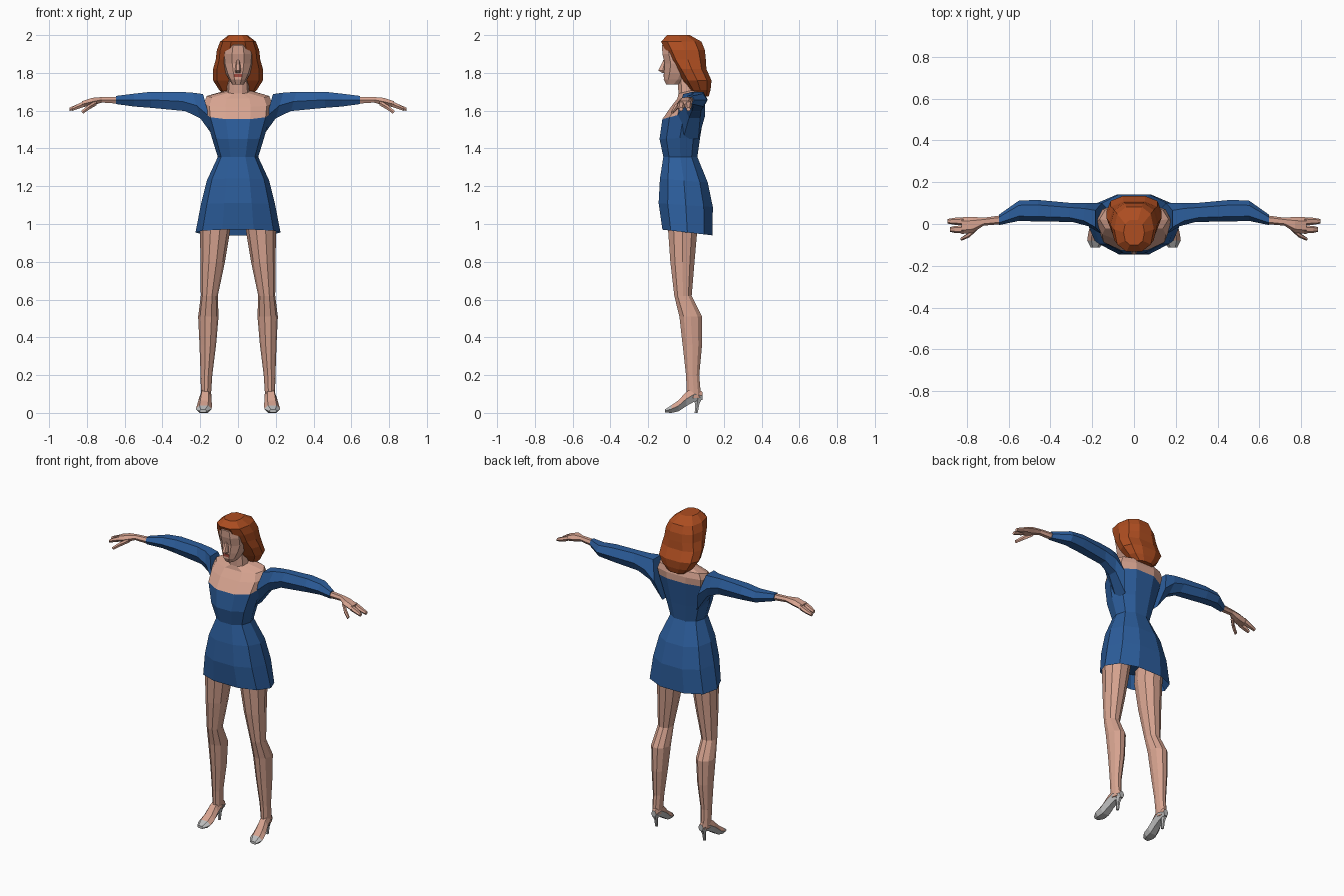
import bpy, bmesh, math
from mathutils import Vector as V


def material(name, rgb):
    m = bpy.data.materials.new(name)
    m.diffuse_color = (*rgb, 1)
    return m


SKIN = material("skin", (0.68, 0.37, 0.28))
DRESS = material("blue cloth", (0.025, 0.11, 0.33))
HAIR = material("red hair", (0.42, 0.075, 0.015))
SHOE = material("pale grey shoe", (0.5, 0.5, 0.5))
LIPS = material("dark red lips", (0.36, 0.07, 0.05))
EYES = material("pale eyes", (0.75, 0.55, 0.5))


def section(c, u, v, n=10, p=0.85):
    """Rounded polygon with half axes u and v; a flat side faces v."""
    pts = []
    k = math.cos(math.pi / n) ** p
    for i in range(n):
        a = (i + 0.5) * 2 * math.pi / n
        s, t = math.sin(a), math.cos(a)
        s = math.copysign(abs(s) ** p, s)
        t = math.copysign(abs(t) ** p, t) / k
        pts.append(V(c) + V(u) * s + V(v) * t)
    return pts


def finish(name, bm, mats, rule=None, mirror=False):
    bmesh.ops.recalc_face_normals(bm, faces=bm.faces)
    bm.normal_update()
    if rule:
        for f in bm.faces:
            f.material_index = int(rule(f.calc_center_median(), f.normal))
    me = bpy.data.meshes.new(name)
    bm.to_mesh(me)
    bm.free()
    for m in mats:
        me.materials.append(m)
    ob = bpy.data.objects.new(name, me)
    bpy.context.collection.objects.link(ob)
    if mirror:
        ob.modifiers.new("mirror", 'MIRROR').use_mirror_merge = False
    return ob


def loft(name, rings, mats, rule=None, mirror=False):
    bm = bmesh.new()
    vs = [[bm.verts.new(p) for p in r] for r in rings]
    n = len(vs[0])
    for a, b in zip(vs, vs[1:]):
        for i in range(n):
            j = (i + 1) % n
            bm.faces.new((a[i], a[j], b[j], b[i]))
    bm.faces.new(vs[0])
    bm.faces.new(vs[-1])
    return finish(name, bm, mats, rule, mirror)


def upright(zf, zb, cx, rx, yf, yb, **k):
    """Level ring, optionally tilted from front height to back height."""
    return section((cx, (yf + yb) / 2, (zf + zb) / 2), (rx, 0, 0),
                   (0, (yf - yb) / 2, (zf - zb) / 2), **k)


def across(xt, xb, zt, zb, yf, yb, n=6):
    """Ring across an arm."""
    return section(((xt + xb) / 2, (yf + yb) / 2, (zt + zb) / 2), (0, (yb - yf) / 2, 0),
                   ((xt - xb) / 2, 0, (zt - zb) / 2), n=n, p=0.9)


def plate(name, loc, size, turn, mat, mirror=False):
    bm = bmesh.new()
    bmesh.ops.create_cube(bm, size=1)
    for v in bm.verts:
        v.co = V((v.co.x * size[0], v.co.y * size[1], v.co.z * size[2]))
    ob = finish(name, bm, [mat], None, mirror)
    for v in ob.data.vertices:
        x, y, z = v.co
        c, s = math.cos(turn), math.sin(turn)
        v.co = V(loc) + V((x * c - y * s, x * s + y * c, z))


# Dress body, with bare shoulders and neck above the neckline
body = [(1.05, 1.04, 0.17, -0.10, 0.11), (0.97, 0.94, 0.225, -0.125, 0.14),
        (1.11, 1.09, 0.197, -0.145, 0.142), (1.24, 1.22, 0.165, -0.138, 0.115),
        (1.355, 1.355, 0.107, -0.12, 0.06), (1.45, 1.46, 0.138, -0.14, 0.075),
        (1.555, 1.615, 0.175, -0.125, 0.10), (1.62, 1.655, 0.182, -0.08, 0.10),
        (1.665, 1.69, 0.165, -0.045, 0.09), (1.69, 1.715, 0.06, -0.04, 0.06),
        (1.79, 1.79, 0.052, -0.045, 0.06)]
loft("dress_and_shoulders", [upright(a, b, 0, r, f, k) for a, b, r, f, k in body],
     [DRESS, SKIN], lambda c, n: c.z > 1.575)

# Sleeves
sleeve = [(0.185, 0.12, 1.688, 1.45, -0.05, 0.10), (0.24, 0.20, 1.695, 1.56, -0.01, 0.10),
          (0.31, 0.28, 1.70, 1.598, 0.01, 0.10), (0.46, 0.46, 1.70, 1.615, 0.012, 0.115),
          (0.55, 0.55, 1.69, 1.622, 0.015, 0.112), (0.645, 0.645, 1.678, 1.635, -0.005, 0.045)]
loft("sleeve", [across(*r) for r in sleeve], [DRESS], None, True)

# Forearm and palm, fingers and thumb
hand = [(0.63, 0.63, 1.673, 1.637, 0, 0.042), (0.72, 0.72, 1.672, 1.643, -0.008, 0.03),
        (0.77, 0.77, 1.668, 1.628, -0.042, 0.034), (0.825, 0.825, 1.65, 1.618, -0.048, 0.032)]
loft("hand", [across(*r) for r in hand], [SKIN], None, True)
for name, y, end in (("outer_fingers", 0.014, 0.892), ("inner_fingers", -0.025, 0.88)):
    f = [(0.815, 0.815, 1.65, 1.62, y - 0.02, y + 0.018),
         (0.855, 0.855, 1.632, 1.607, y - 0.018, y + 0.016),
         (end, end, 1.616, 1.598, y - 0.012, y + 0.01)]
    loft(name, [across(*r) for r in f], [SKIN], None, True)
thumb = [(0.75, 0.75, 1.655, 1.628, -0.03, 0.0), (0.79, 0.785, 1.632, 1.608, -0.064, -0.038),
         (0.83, 0.82, 1.598, 1.584, -0.08, -0.064)]
loft("thumb", [across(*r) for r in thumb], [SKIN], None, True)

# Legs
leg = [(1.06, 0.118, 0.08, -0.085, 0.08), (0.97, 0.121, 0.08, -0.095, 0.06),
       (0.80, 0.134, 0.065, -0.083, 0.045), (0.62, 0.152, 0.045, -0.062, 0.03),
       (0.51, 0.157, 0.054, -0.035, 0.085), (0.36, 0.16, 0.044, -0.018, 0.085),
       (0.20, 0.167, 0.031, 0.0, 0.07), (0.08, 0.17, 0.026, 0.005, 0.08)]
loft("leg", [upright(z, z, c, r, f, b, n=10, p=1) for z, c, r, f, b in leg], [SKIN], None, True)

# Feet: bare instep with grey sole, toe cap and heel cup
foot = [(0.088, 0.07, 0.11, 0.017), (0.045, 0.06, 0.14, 0.028), (0.0, 0.035, 0.11, 0.034),
        (-0.04, 0.008, 0.066, 0.04), (-0.078, 0.0, 0.04, 0.042), (-0.112, 0.002, 0.018, 0.022)]
loft("foot", [section((0.174 - y * 0.1, y, (b + t) / 2), (w, 0, 0), (0, 0, (t - b) / 2), n=6, p=0.9)
              for y, b, t, w in foot], [SKIN, SHOE],
     lambda c, n: n.z < -0.2 or c.y < -0.08 or (c.y > 0.06 and c.z < 0.1), True)
heel = [(0.085, 0.02, 0.04, 0.088), (0.045, 0.01, 0.048, 0.07), (0.0, 0.008, 0.046, 0.062)]
loft("shoe_heel", [upright(z, z, 0.168, r, f, b, n=6) for z, r, f, b in heel], [SHOE], None, True)

# Head
head = [(1.738, 0.03, -0.105, -0.03), (1.765, 0.048, -0.118, 0.03), (1.80, 0.066, -0.116, 0.06),
        (1.85, 0.083, -0.113, 0.08), (1.90, 0.085, -0.125, 0.08), (1.945, 0.072, -0.127, 0.06),
        (1.97, 0.04, -0.11, 0.03)]
loft("head", [upright(z, z, 0, r, f, b) for z, r, f, b in head], [SKIN])
nose = [(1.80, 0.014, -0.125, -0.10), (1.812, 0.017, -0.147, -0.10), (1.868, 0.008, -0.12, -0.10)]
loft("nose", [upright(z, z, 0, r, f, b, n=6) for z, r, f, b in nose], [SKIN])
plate("lips", (0, -0.1155, 1.785), (0.04, 0.009, 0.016), 0, LIPS)
plate("eye", (0.041, -0.1, 1.865), (0.03, 0.009, 0.012), 0.65, EYES, True)
plate("eyebrow", (0.041, -0.105, 1.888), (0.038, 0.009, 0.006), 0.65, HAIR, True)

# Hair: its front leans back towards the shoulders so the face stands out
hair = [(1.675, 0.06, 0.045, 0.12), (1.71, 0.10, 0.02, 0.13), (1.76, 0.132, -0.015, 0.135),
        (1.82, 0.132, -0.05, 0.108), (1.87, 0.118, -0.085, 0.105), (1.92, 0.112, -0.11, 0.10),
        (1.965, 0.095, -0.132, 0.082), (2.0, 0.05, -0.10, 0.02)]
loft("hair", [upright(z, z, 0, r, f, b, p=0.8) for z, r, f, b in hair], [HAIR])
